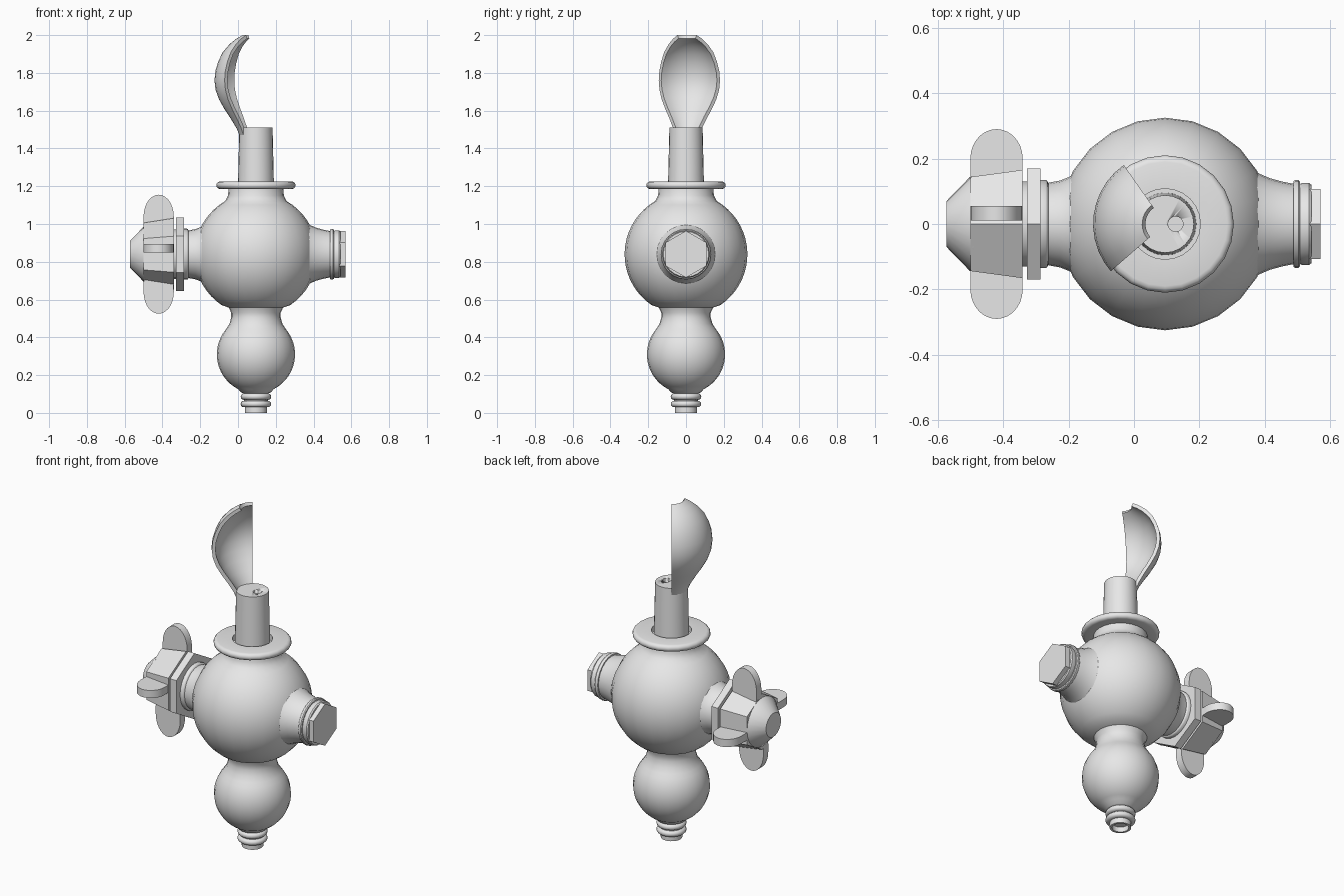
import bpy, bmesh, math

if "Cube" in bpy.data.objects:
    bpy.data.objects.remove(bpy.data.objects["Cube"])

CX, PORT_Z = 0.095, 0.84          # main vertical axis, height of the side ports

metal = bpy.data.materials.new("grey metal")
metal.use_nodes = True
metal.diffuse_color = (0.8, 0.8, 0.8, 1)
metal.node_tree.nodes["Principled BSDF"].inputs["Base Color"].default_value = (0.8, 0.8, 0.8, 1)


def finish(bm, name, smooth=True, fix=True, angle=35):
    if fix:
        bmesh.ops.remove_doubles(bm, verts=bm.verts, dist=1e-5)
        bmesh.ops.recalc_face_normals(bm, faces=bm.faces)
    mesh = bpy.data.meshes.new(name)
    bm.to_mesh(mesh)
    bm.free()
    mesh.materials.append(metal)
    ob = bpy.data.objects.new(name, mesh)
    bpy.context.collection.objects.link(ob)
    bpy.ops.object.select_all(action='DESELECT')
    ob.select_set(True)
    bpy.context.view_layer.objects.active = ob
    if smooth:
        bpy.ops.object.shade_smooth_by_angle(angle=math.radians(angle))
    return ob


def arc(r, t, radius, a0, a1, n):
    """Points on an arc in (radius, height) profile space, angles in degrees."""
    out = []
    for i in range(n + 1):
        a = math.radians(a0 + (a1 - a0) * i / n)
        out.append((r + radius * math.cos(a), t + radius * math.sin(a)))
    return out


def lathe(name, profile, axis='Z', segs=24, smooth=True, cx=CX):
    """Revolve (radius, distance) points about the main axis or the port axis."""
    bm = bmesh.new()
    rings = []
    for r, t in profile:
        ring = []
        for k in range(segs):
            a = 2 * math.pi * k / segs
            u, v = r * math.sin(a), r * math.cos(a)
            ring.append(bm.verts.new((cx + u, v, t) if axis == 'Z' else (t, u, PORT_Z + v)))
        rings.append(ring)
    for lo, hi in zip(rings, rings[1:]):
        for k in range(segs):
            j = (k + 1) % segs
            bm.faces.new((lo[k], lo[j], hi[j], hi[k]))
    return finish(bm, name, smooth)


# Main body: hollow spigot, two rings, small bulb, waist, large bulb, flange
body = [(0, 0.03), (0.045, 0.03), (0.045, 0), (0.058, 0), (0.058, 0.03)]
body += arc(0.064, 0.047, 0.017, -90, 90, 6) + arc(0.064, 0.086, 0.017, -90, 90, 6)
body += [(0.078, 0.108)]
body += arc(0, 0.31, 0.207, -63, 40, 14)
body += [(0.14, 0.472), (0.131, 0.505), (0.131, 0.53), (0.143, 0.557)]
body += arc(0, PORT_Z, 0.325, -56, 60, 18)
body += [(0.148, 1.15), (0.145, 1.185)]
body += arc(0.19, 1.205, 0.02, -90, 90, 6)
body += [(0.108, 1.225), (0.108, 1.19), (0, 1.19)]
lathe("body", body)

# Stem with a small bore in its top
stem = lathe("stem", [(0, 1.17), (0.096, 1.17), (0.088, 1.51), (0, 1.51)])
cutter = lathe("bore_cutter", [(0, 1.45), (0.023, 1.45), (0.023, 1.6), (0, 1.6)], cx=0.127)
cutter.hide_render = True
cut = stem.modifiers.new("bore", 'BOOLEAN')
cut.operation, cut.object, cut.solver = 'DIFFERENCE', cutter, 'EXACT'
bpy.context.view_layer.objects.active = stem
bpy.ops.object.modifier_apply(modifier="bore")
bpy.data.objects.remove(cutter)

# Curved handle: a slice of a revolved shell, turned slightly about the stem
outer = [(0.074, 1.43), (0.084, 1.46), (0.102, 1.505), (0.135, 1.56), (0.168, 1.61),
         (0.196, 1.66), (0.214, 1.71), (0.22, 1.76), (0.215, 1.81), (0.2, 1.86),
         (0.176, 1.91), (0.14, 1.952), (0.105, 1.98), (0.07, 2.0)]
inner = []
for i, (r, z) in enumerate(outer):
    p, q = outer[max(i - 1, 0)], outer[min(i + 1, len(outer) - 1)]
    dr, dz = q[0] - p[0], q[1] - p[1]
    s = 0.02 / math.hypot(dr, dz)
    inner.append((r - dz * s, z + dr * s))
loop = outer + inner[::-1]
bm = bmesh.new()
slices = []
for k in range(11):
    a = math.radians(173 - 48 + 96 * k / 10)
    slices.append([bm.verts.new((CX + r * math.cos(a), r * math.sin(a), min(z, 2.0)))
                   for r, z in loop])
n = len(loop)
for s0, s1 in zip(slices, slices[1:]):
    for i in range(n):
        j = (i + 1) % n
        bm.faces.new((s0[i], s0[j], s1[j], s1[i]))
for s in (slices[0], slices[-1]):
    for i in range(len(outer) - 1):
        bm.faces.new((s[i], s[i + 1], s[n - 2 - i], s[n - 1 - i]))
finish(bm, "handle")

# Left port with collar, closed by a hexagonal plug
lathe("plug_port", [(0, 0.3), (0.175, 0.345), (0.156, 0.378), (0.14, 0.415), (0.129, 0.455),
                    (0.123, 0.487), (0.131, 0.487), (0.134, 0.492), (0.134, 0.502),
                    (0.13, 0.507), (0.122, 0.507), (0.125, 0.513), (0.125, 0.535),
                    (0.12, 0.542), (0, 0.542)], 'X')
lathe("plug_hex_head", [(0, 0.53), (0.124, 0.53), (0.124, 0.57), (0, 0.57)], 'X', 6, False)

# Right port with collar and connecting shaft
lathe("valve_port", [(0, -0.1), (0.165, -0.165), (0.145, -0.195), (0.133, -0.225),
                     (0.126, -0.262), (0.132, -0.265), (0.135, -0.27), (0.135, -0.288),
                     (0.13, -0.288), (0.13, -0.36), (0, -0.36)], 'X')
lathe("hex_nut", [(0, -0.285), (0.195, -0.285), (0.195, -0.327), (0, -0.327)], 'X', 6, False)

# Wing cap: tapered hexagon with a conical end
lathe("wing_cap", [(0, -0.34), (0.191, -0.34), (0.166, -0.5), (0, -0.5)], 'X', 6, False)
lathe("wing_cap_end", [(0, -0.49), (0.146, -0.49), (0.143, -0.502), (0.07, -0.573),
                       (0, -0.573)], 'X')

# Four rounded wings set as a pinwheel around the cap
for k, (name, tip) in enumerate([("top_wing", 0.315), ("front_wing", 0.29),
                                 ("bottom_wing", 0.315), ("back_wing", 0.29)]):
    outline = [(-0.345, 0.1), (-0.34, 0.19)]
    outline += [(-0.42 + 0.08 * math.cos(a), 0.2 + (tip - 0.2) * math.sin(a))
                for a in [math.pi * i / 14 for i in range(15)]]
    outline += [(-0.5, 0.15), (-0.49, 0.1)]
    c, s = math.cos(k * math.pi / 2), math.sin(k * math.pi / 2)
    bm = bmesh.new()
    sides = []
    for w in (0.01, 0.055):
        sides.append([bm.verts.new((x, w * c - h * s, PORT_Z + w * s + h * c))
                      for x, h in outline])
    m = len(outline)
    bm.faces.new(sides[0])
    bm.faces.new(sides[1][::-1])
    for i in range(m):
        j = (i + 1) % m
        bm.faces.new((sides[0][i], sides[1][i], sides[1][j], sides[0][j]))
    finish(bm, name)
